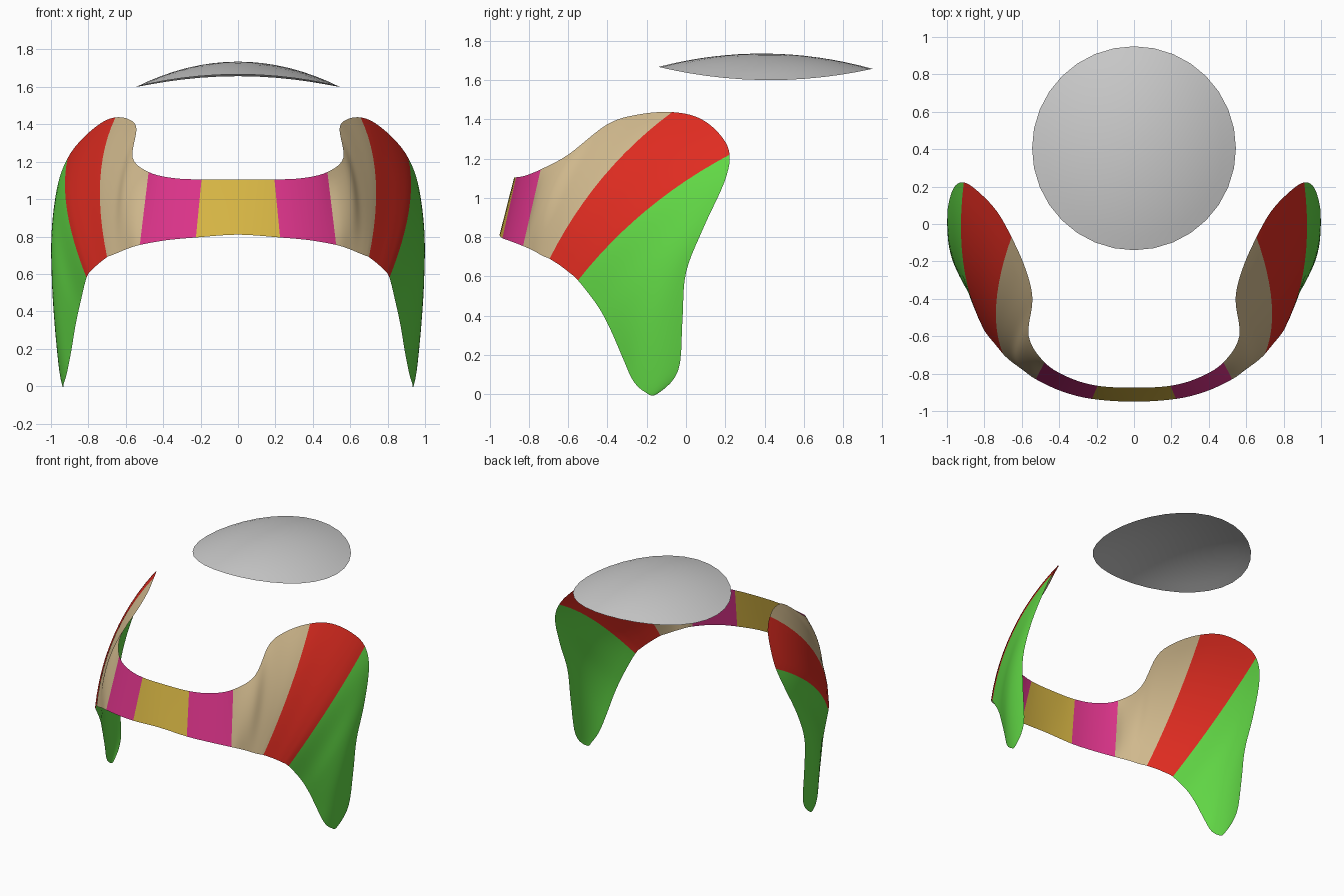
import bpy, bmesh, math
from mathutils import Vector

if "Cube" in bpy.data.objects:
    bpy.data.objects.remove(bpy.data.objects["Cube"])

# Panels of the right half: colour, then ribs as (upper edge point, lower edge point)
PARTS = {
    "brow_band": ((0.70, 0.48, 0.06, 1), [
        ((0, -.875, 1.105), (0, -.95, .81)),
        ((.195, -.865, 1.105), (.225, -.935, .795))]),
    "temple_band": ((0.73, 0.035, 0.26, 1), [
        ((.35, -.82, 1.113), (.385, -.895, .78)),
        ((.478, -.74, 1.145), (.525, -.83, .755))]),
    "front_side_panel": ((0.64, 0.49, 0.27, 1), [
        ((.563, -.60, 1.22), (.595, -.78, .733)),
        ((.543, -.40, 1.375), (.65, -.74, .71)),
        ((.58, -.24, 1.425), (.68, -.715, .698)),
        ((.655, -.07, 1.437), (.70, -.695, .69))]),
    "middle_side_panel": ((0.74, 0.025, 0.015, 1), [
        ((.735, .07, 1.405), (.745, -.64, .655)),
        ((.835, .175, 1.32), (.782, -.595, .62)),
        ((.91, .222, 1.22), (.81, -.55, .58))]),
    "cheek_panel": ((0.12, 0.68, 0.06, 1), [
        ((.963, .195, 1.08), (.842, -.45, .45)),
        ((.995, .09, .85), (.868, -.385, .33)),
        ((.995, 0, .62), (.893, -.32, .18)),
        ((.98, -.018, .38), (.915, -.27, .07)),
        ((.955, -.04, .12), (.932, -.21, .012)),
        ((.937, -.15, 0), (.937, -.15, 0))]),
}
STEPS, ROWS = 5, 12
RIBS = [[Vector(p) for p in rib] for _, ribs in PARTS.values() for rib in ribs]
LAST = len(RIBS) - 1


def edge(i, t, k):
    """Smooth edge curve; mirrored past the centre, wrapping round at the tip."""
    p1, p2 = RIBS[i][k], RIBS[i + 1][k]
    p0 = RIBS[i - 1][k] if i else Vector((-p2.x, p2.y, p2.z))
    p3 = RIBS[i + 2][k] if i + 2 <= LAST else RIBS[i][1 - k]
    return 0.5 * (2 * p1 + (p2 - p0) * t + (2 * p0 - 5 * p1 + 4 * p2 - p3) * t * t
                  + (3 * p1 - p0 - 3 * p2 + p3) * t ** 3)


def column(i, t):
    """Points from upper to lower edge, bowed outward on the side panels."""
    a, b = edge(i, t, 0), edge(i, t, 1)
    w = min(1, max(0, (i + t - 3) / (LAST - 3)))
    bow = Vector((1, -0.7, 0.7)) * 0.06 * math.sin(math.pi * w ** 0.7)
    return [a.lerp(b, r / ROWS) + bow * 4 * (r / ROWS) * (1 - r / ROWS)
            for r in range(ROWS + 1)]


def finish(name, bm, color=None):
    me = bpy.data.meshes.new(name)
    bmesh.ops.dissolve_degenerate(bm, edges=bm.edges, dist=1e-5)
    bm.to_mesh(me)
    bm.free()
    for p in me.polygons:
        p.use_smooth = True
    ob = bpy.data.objects.new(name, me)
    bpy.context.collection.objects.link(ob)
    if color:
        mat = bpy.data.materials.new(name)
        mat.diffuse_color = color
        mat.use_nodes = True
        mat.node_tree.nodes["Principled BSDF"].inputs["Base Color"].default_value = mat.diffuse_color
        me.materials.append(mat)
    return ob


# Coloured panels of the wraparound shell, mirrored across x
start = 0
for name, (color, ribs) in PARTS.items():
    end = start + len(ribs) - (1 if start == 0 else 0)
    cols = [column(i, s / STEPS) for i in range(start, end) for s in range(STEPS)]
    cols.append(column(end - 1, 1.0))
    bm = bmesh.new()
    grid = [[bm.verts.new(p) for p in col] for col in cols]
    for g, h in zip(grid, grid[1:]):
        for r in range(ROWS):
            bm.faces.new((g[r], g[r + 1], h[r + 1], h[r]))
    ob = finish(name, bm, color)
    mod = ob.modifiers.new("Mirror", "MIRROR")
    mod.use_mirror_merge = True
    mod.merge_threshold = 0.001
    start = end

# Floating crown plate: a disc bent more across than along
bm = bmesh.new()
SEG, RINGS, RAD, CY = 32, 8, 0.545, 0.405


def crown(r, a):
    x, y = r * math.cos(a), r * math.sin(a)
    return bm.verts.new((x, y + CY, 1.735 - 0.455 * x * x - 0.245 * y * y - 0.009 * y))


centre = crown(0, 0)
rings = [[crown(RAD * k / RINGS, 2 * math.pi * s / SEG) for s in range(SEG)]
         for k in range(1, RINGS + 1)]
for s in range(SEG):
    n = (s + 1) % SEG
    bm.faces.new((centre, rings[0][s], rings[0][n]))
    for g, h in zip(rings, rings[1:]):
        bm.faces.new((g[s], h[s], h[n], g[n]))
finish("crown_plate", bm)
